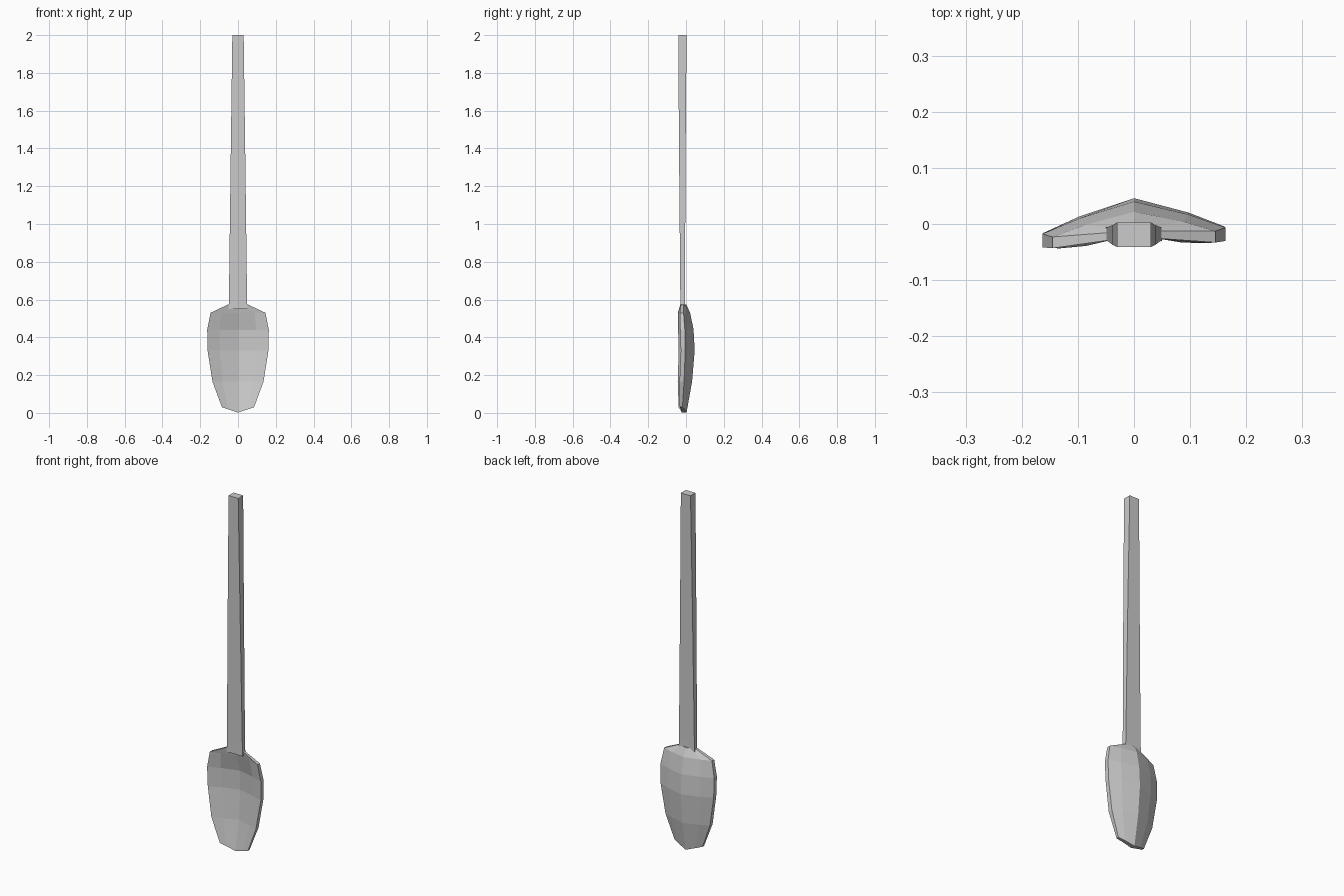
import bpy
import bmesh

cube = bpy.data.objects.get("Cube")
if cube:
    bpy.data.objects.remove(cube)

# Single grey metal
metal = bpy.data.materials.new("grey_metal")
metal.use_nodes = True
grey = (0.6, 0.6, 0.6, 1)
metal.diffuse_color = grey
metal.node_tree.nodes["Principled BSDF"].inputs["Base Color"].default_value = grey


def loft(name, rings):
    """Skin a stack of equal-length rings and cap both ends."""
    bm = bmesh.new()
    loops = [[bm.verts.new(p) for p in ring] for ring in rings]
    for a, b in zip(loops, loops[1:]):
        n = len(a)
        for i in range(n):
            j = (i + 1) % n
            bm.faces.new((a[i], a[j], b[j], b[i]))
    bm.faces.new(loops[0])
    bm.faces.new(loops[-1])
    bmesh.ops.recalc_face_normals(bm, faces=bm.faces)
    mesh = bpy.data.meshes.new(name)
    bm.to_mesh(mesh)
    bm.free()
    mesh.materials.append(metal)
    obj = bpy.data.objects.new(name, mesh)
    bpy.context.collection.objects.link(obj)
    return obj


# Handle: tapers narrower and deeper towards the top
def handle_ring(half, front, back, z):
    return [(-half, front, z), (half, front, z), (half, back, z), (-half, back, z)]


loft("handle", [
    handle_ring(0.05, -0.03, -0.005, 0.55),
    handle_ring(0.048, -0.03, -0.006, 0.6),
    handle_ring(0.038, -0.037, -0.002, 1.4),
    handle_ring(0.03, -0.041, 0.003, 2.0),
])

# Bowl rows: height, half width, rim front, rim back, inner centre, outer centre
ROWS = [
    (0.02, 0.085, -0.036, -0.022, -0.022, 0.003),
    (0.165, 0.135, -0.039, -0.015, 0.008, 0.032),
    (0.33, 0.161, -0.033, -0.01, 0.02, 0.046),
    (0.44, 0.163, -0.036, -0.012, 0.015, 0.04),
    (0.53, 0.145, -0.038, -0.018, -0.012, 0.022),
    (0.575, 0.05, -0.028, -0.014, -0.024, 0.001),
]


def bowl_ring(z, half, rim_front, rim_back, inner, outer):
    ring = []
    for side, rim, centre in ((1, rim_front, inner), (-1, rim_back, outer)):
        for f in (-1, -0.6, 0, 0.6, 1):
            x = side * f * half
            y = centre + (rim - centre) * abs(f) ** 1.3
            # The tip sags in the middle, and the bowl is slightly twisted
            dz = 0.018 * (abs(f) - 1) if z < 0.1 else 0
            ring.append((x, y + 0.035 * x, z + dz + (0.01 * abs(f) if z < 0.1 else 0)))
    return ring


loft("bowl", [bowl_ring(*row) for row in ROWS])
